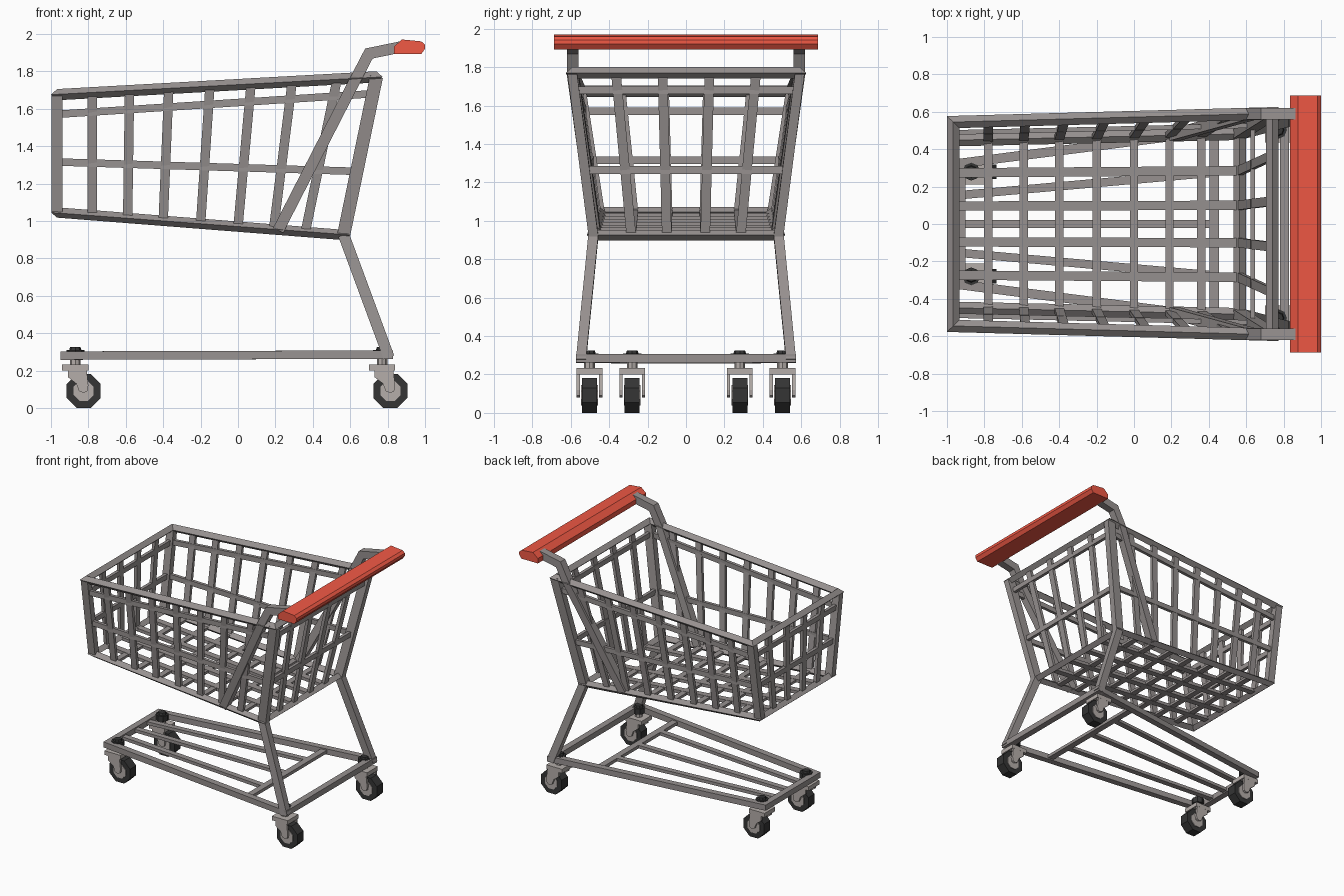
import bpy, bmesh
from math import pi, cos, sin
from mathutils import Vector as V

if "Cube" in bpy.data.objects:
    bpy.data.objects.remove(bpy.data.objects["Cube"])


def material(name, rgb):
    m = bpy.data.materials.new(name)
    m.diffuse_color = (*rgb, 1)
    m.use_nodes = True
    m.node_tree.nodes["Principled BSDF"].inputs["Base Color"].default_value = m.diffuse_color
    return m


RED = material("red_plastic", (0.88, 0.10, 0.06))
DARK = material("dark_rubber", (0.035, 0.035, 0.035))
STEEL = material("warm_grey_steel", (0.31, 0.285, 0.28))
FORK = material("light_grey_steel", (0.46, 0.42, 0.40))


def finish(name, bm, mat=STEEL):
    bmesh.ops.recalc_face_normals(bm, faces=bm.faces)
    me = bpy.data.meshes.new(name)
    bm.to_mesh(me)
    bm.free()
    ob = bpy.data.objects.new(name, me)
    bpy.context.collection.objects.link(ob)
    me.materials.append(mat)
    return ob


def sweep(bm, pts, w, h, up, closed=False, diamond=False):
    """Mitred four-sided bar along pts; h is measured along up, w across it."""
    pts, up = [V(p) for p in pts], V(up).normalized()
    n, rings = len(pts), []
    for i, p in enumerate(pts):
        a = (p - pts[i - 1]).normalized() if i or closed else None
        b = (pts[(i + 1) % n] - p).normalized() if i < n - 1 or closed else None
        a, b = a or b, b or a
        t = (a + b).normalized()
        side = t.cross(up).normalized() * (w / 2 / max(t.dot(b), 0.3))
        u = up * h / 2
        section = (u, -side, -u, side) if diamond else (side + u, u - side, -side - u, side - u)
        rings.append([bm.verts.new(p + q) for q in section])
    for i in range(n if closed else n - 1):
        r, s = rings[i], rings[(i + 1) % n]
        for k in range(4):
            bm.faces.new((r[k], r[k - 1], s[k - 1], s[k]))
    if not closed:
        bm.faces.new(rings[0])
        bm.faces.new(rings[-1])


def prism(bm, profile, y0, y1):
    """Extrude an xz profile along y."""
    a = [bm.verts.new((x, y0, z)) for x, z in profile]
    b = [bm.verts.new((x, y1, z)) for x, z in profile]
    bm.faces.new(a)
    bm.faces.new(b)
    for i in range(len(a)):
        bm.faces.new((a[i], a[i - 1], b[i - 1], b[i]))


def disc(bm, x, y, z0, z1, r0, r1):
    """Upright eight-sided cylinder or cone."""
    made = bmesh.ops.create_cone(bm, cap_ends=True, segments=8, radius1=r0, radius2=r1, depth=z1 - z0)
    bmesh.ops.translate(bm, verts=made["verts"], vec=(x, y, (z0 + z1) / 2))


def octagon(x, z, r):
    return [(x + r * cos(pi / 8 + k * pi / 4), z + r * sin(pi / 8 + k * pi / 4)) for k in range(8)]


# basket corner centrelines: top/bottom, front/rear (y mirrored by sign)
T0, T1 = V((-0.967, 0.545, 1.675)), V((0.74, 0.592, 1.77))
B0, B1 = V((-0.967, 0.448, 1.045)), V((0.565, 0.482, 0.925))
Y, Z, X = V((0, 1, 0)), V((0, 0, 1)), V((1, 0, 0))


def mir(p, s):
    return V((p[0], p[1] * s, p[2]))


def at_x(a, b, x):
    return a.lerp(b, (x - a.x) / (b.x - a.x))


def at_z(a, b, z):
    return a.lerp(b, (z - a.z) / (b.z - a.z))


def loop(a, b):
    return [mir(a, 1), mir(a, -1), mir(b, -1), mir(b, 1)]


# basket rims and corner posts
bm = bmesh.new()
sweep(bm, loop(T0, T1), 0.066, 0.06, Z, True, True)
finish("basket_top_rim", bm)
bm = bmesh.new()
sweep(bm, loop(B0, B1), 0.066, 0.055, Z, True, True)
finish("basket_bottom_rim", bm)
bm = bmesh.new()
for s in (1, -1):
    sweep(bm, [mir(B0, s), mir(T0, s)], 0.06, 0.05, Y)
    sweep(bm, [mir(B1, s), mir(T1, s)], 0.07, 0.05, Y)
finish("basket_corner_posts", bm)

# side walls: upright slats and two lengthwise wires
bottoms = (-0.78, -0.59, -0.40, -0.20, 0.0, 0.19, 0.36)
tops = (-0.78, -0.58, -0.37, -0.15, 0.07, 0.29, 0.53)
rows = ((1.57, 1.68), (1.315, 1.265))
bm = bmesh.new()
for s in (1, -1):
    for xb, xt in zip(bottoms, tops):
        sweep(bm, [mir(at_x(B0, B1, xb), s), mir(at_x(T0, T1, xt), s)], 0.05, 0.025, Y)
    for zf, zr in rows:
        sweep(bm, [mir(at_z(B0, T0, zf), s), mir(at_z(B1, T1, zr), s)], 0.04, 0.025, Y)
finish("basket_side_wires", bm)

# end walls
bm = bmesh.new()
for s in (1, -1):
    for yb, yt in ((0.10, 0.122), (0.285, 0.365)):
        sweep(bm, [(B1.x, s * yb, B1.z), (T1.x, s * yt, T1.z)], 0.05, 0.025, X)
        sweep(bm, [(B0.x, s * yb * 0.96, B0.z), (T0.x, s * yt * 0.93, T0.z)], 0.05, 0.025, X)
for zf, zr in rows:
    for p in (at_z(B0, T0, zf), at_z(B1, T1, zr)):
        sweep(bm, [mir(p, 1), mir(p, -1)], 0.04, 0.025, X)
finish("basket_end_wires", bm)

# basket floor grid
bm = bmesh.new()
for x in bottoms:
    p = at_x(B0, B1, x)
    sweep(bm, [mir(p, 1), mir(p, -1)], 0.045, 0.02, Z)
for s in (1, -1):
    for y in (0.10, 0.285):
        sweep(bm, [(B0.x, s * y * 0.96, B0.z), (B1.x, s * y, B1.z)], 0.05, 0.025, Z)
finish("basket_floor_wires", bm)

# handle struts running up the basket sides
bm = bmesh.new()
for s in (1, -1):
    sweep(bm, [mir(p, s) for p in ((0.215, 0.475, 0.95), (0.635, 0.59, 1.77),
                                   (0.70, 0.59, 1.895), (0.87, 0.59, 1.93))], 0.06, 0.06, Y)
finish("handle_struts", bm)

# handle bar
bm = bmesh.new()
prism(bm, [(0.834, 1.893), (0.834, 1.932), (0.877, 1.97), (0.98, 1.96),
           (1.0, 1.942), (1.0, 1.92), (0.98, 1.893)], -0.686, 0.686)
finish("handle_bar", bm, RED)

# rear legs
bm = bmesh.new()
for s in (1, -1):
    sweep(bm, [(0.565, s * 0.482, 0.925), (0.807, s * 0.547, 0.27)], 0.06, 0.052, Y)
finish("rear_legs", bm)

# lower frame and its shelf bars
F, R = V((-0.925, 0.325, 0.28)), V((0.805, 0.545, 0.285))
bm = bmesh.new()
sweep(bm, loop(F, R), 0.05, 0.045, Z, True)
c = at_x(F, R, 0.43)
sweep(bm, [mir(c, 1), mir(c, -1)], 0.05, 0.025, Z)
for k in (-1, 0, 1):
    sweep(bm, [(F.x, k * 0.155, F.z), (c.x, k * 0.275, c.z)], 0.045, 0.025, Z)
finish("lower_frame", bm)

# casters
for label, bx, y in (("front", -0.87, 0.28), ("rear", 0.77, 0.503)):
    for side, s in (("right", -1), ("left", 1)):
        name, cy, wx = f"{label}_{side}_", y * s, bx + 0.045
        bm = bmesh.new()
        prism(bm, octagon(wx, 0.091, 0.0985), cy - 0.039, cy + 0.039)
        finish(name + "tyre", bm, DARK)
        bm = bmesh.new()
        prism(bm, octagon(wx, 0.091, 0.058), cy - 0.044, cy + 0.044)
        finish(name + "hub", bm, FORK)
        bm = bmesh.new()
        sweep(bm, [(bx - 0.07, cy, 0.217), (bx + 0.07, cy, 0.217)], 0.135, 0.033, Z)
        for t in (-1, 1):
            prism(bm, [(bx - 0.04, 0.21), (bx + 0.06, 0.21), (bx + 0.07, 0.12), (bx + 0.065, 0.09),
                       (bx + 0.045, 0.08), (bx + 0.02, 0.09), (bx + 0.005, 0.13), (bx - 0.04, 0.165)],
                  cy + t * 0.05, cy + t * 0.067)
        disc(bm, bx, cy, 0.225, 0.27, 0.028, 0.028)
        finish(name + "fork", bm, FORK)
        # bolt with a wide washer on the frame
        bm = bmesh.new()
        disc(bm, bx, cy, 0.265, 0.309, 0.048, 0.048)
        disc(bm, bx, cy, 0.305, 0.325, 0.034, 0.028)
        finish(name + "bolt", bm, DARK)
